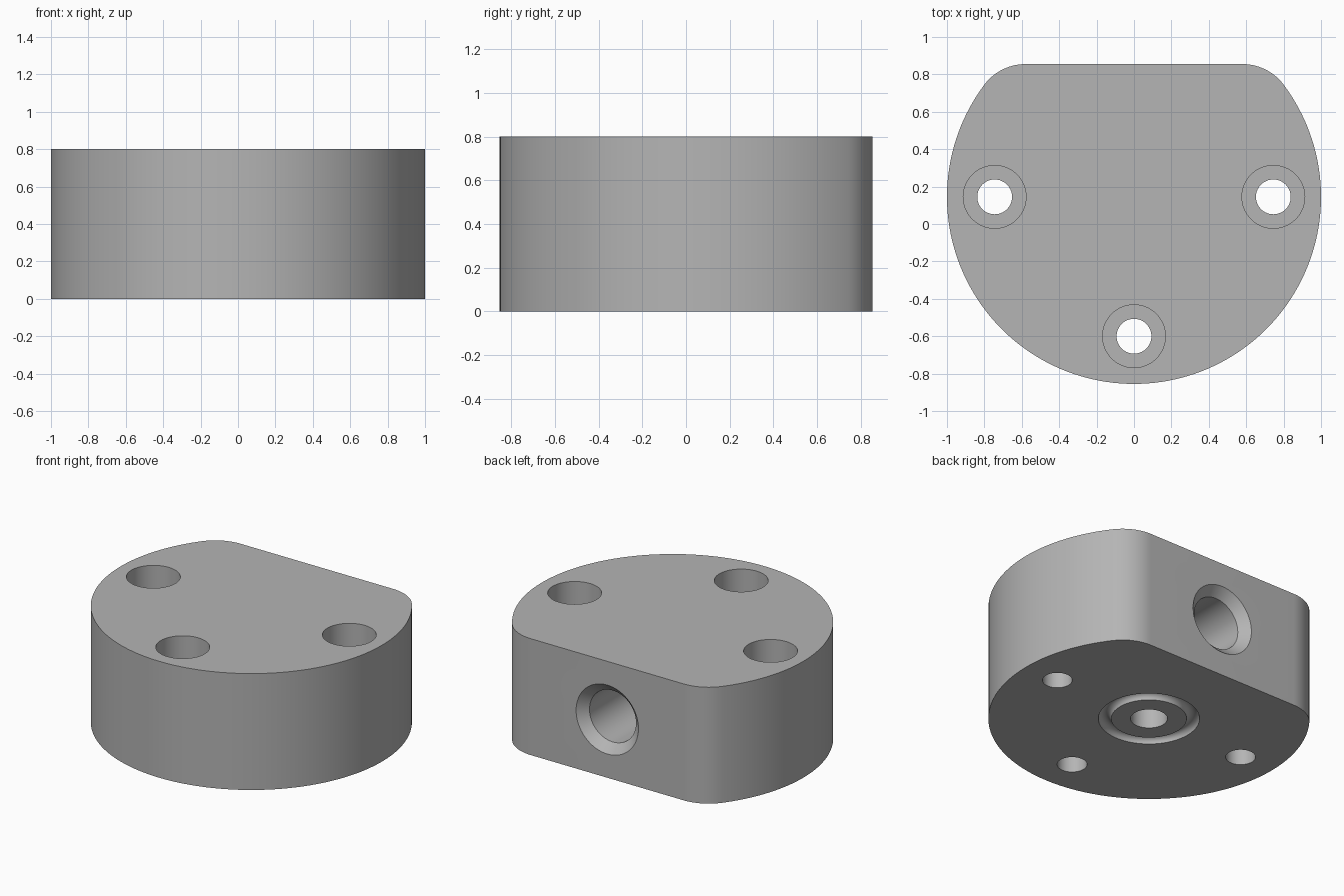
import bpy, bmesh, math
from mathutils import Matrix

cube = bpy.data.objects.get("Cube")
if cube:
    bpy.data.objects.remove(cube, do_unlink=True)

HEIGHT = 0.8
CENTRE_Y = 0.145      # axis of the round body
FILLET = 0.275        # corner radius beside the flat


def add_object(name, bm):
    bmesh.ops.recalc_face_normals(bm, faces=bm.faces)
    mesh = bpy.data.meshes.new(name)
    bm.to_mesh(mesh)
    bm.free()
    obj = bpy.data.objects.new(name, mesh)
    bpy.context.collection.objects.link(obj)
    return obj


def arc(cx, cy, radius, start, end, steps):
    angles = [start + (end - start) * i / steps for i in range(steps + 1)]
    return [(cx + radius * math.cos(a), cy + radius * math.sin(a)) for a in angles]


def lathe(name, profile, location, steps=64, rot_x=0):
    """Closed solid of revolution about local z from (radius, z) points."""
    bm = bmesh.new()
    verts = [bm.verts.new((r, 0, z)) for r, z in profile]
    edges = [bm.edges.new(pair) for pair in zip(verts, verts[1:])]
    bmesh.ops.spin(bm, geom=verts + edges, cent=(0, 0, 0), axis=(0, 0, 1),
                   angle=math.tau, steps=steps)
    bmesh.ops.remove_doubles(bm, verts=bm.verts, dist=1e-5)
    bm.transform(Matrix.Translation(location) @ Matrix.Rotation(rot_x, 4, 'X'))
    return add_object(name, bm)


def cut(target, cutter):
    cutter.hide_render = True
    mod = target.modifiers.new(cutter.name, 'BOOLEAN')
    mod.operation = 'DIFFERENCE'
    mod.solver = 'EXACT'
    mod.object = cutter
    bpy.context.view_layer.objects.active = target
    bpy.ops.object.modifier_apply(modifier=mod.name)
    bpy.data.objects.remove(cutter, do_unlink=True)


# Body: a disc with one flat side and rounded corners
tangent = math.atan2(0.6, 0.8)
fx, fy = (1 - FILLET) * 0.8, CENTRE_Y + (1 - FILLET) * 0.6
outline = arc(0, CENTRE_Y, 1, math.pi - tangent, math.tau + tangent, 120)
outline += arc(fx, fy, FILLET, tangent, math.pi / 2, 14)[1:]
outline += arc(-fx, fy, FILLET, math.pi / 2, math.pi - tangent, 14)[:-1]

bm = bmesh.new()
base = bm.faces.new([bm.verts.new((x, y, 0)) for x, y in outline])
top = bmesh.ops.extrude_face_region(bm, geom=[base])["geom"]
bmesh.ops.translate(bm, vec=(0, 0, HEIGHT),
                    verts=[v for v in top if isinstance(v, bmesh.types.BMVert)])
body = add_object("port_block", bm)

# Three counterbored bolt holes
seat = HEIGHT - 0.19
bolt = [(0, -0.1), (0.093, -0.1), (0.093, seat), (0.168, seat), (0.168, 0.9), (0, 0.9)]
for i, (x, y) in enumerate([(-0.745, CENTRE_Y), (0.745, CENTRE_Y), (0, CENTRE_Y - 0.745)]):
    cut(body, lathe(f"bolt_hole_{i}", bolt, (x, y, 0)))

# Chamfered side port in the flat
port = [(0, 0), (0.177, 0), (0.177, 0.765), (0.337, 0.925), (0, 0.925)]
cut(body, lathe("side_port", port, (0, 0.03, HEIGHT / 2), rot_x=-math.pi / 2))

# Outlet in the underside, rising into the side port
outlet = [(0, -0.1), (0.115, -0.1), (0.115, HEIGHT / 2), (0, HEIGHT / 2)]
cut(body, lathe("bottom_outlet", outlet, (0, CENTRE_Y, 0)))

# Round-bottomed seal groove around the outlet
ring = arc(0.275, 0, 0.04, 0, math.tau, 24)
cut(body, lathe("seal_groove", ring, (0, CENTRE_Y, 0), steps=96))

# Grey metal finish
grey = bpy.data.materials.new("grey_metal")
grey.use_nodes = True
colour = (0.46, 0.46, 0.46, 1)
grey.diffuse_color = colour
grey.node_tree.nodes["Principled BSDF"].inputs["Base Color"].default_value = colour
body.data.materials.clear()
body.data.materials.append(grey)

bpy.ops.object.select_all(action='DESELECT')
body.select_set(True)
bpy.context.view_layer.objects.active = body
bpy.ops.object.shade_smooth_by_angle(angle=math.radians(30))
